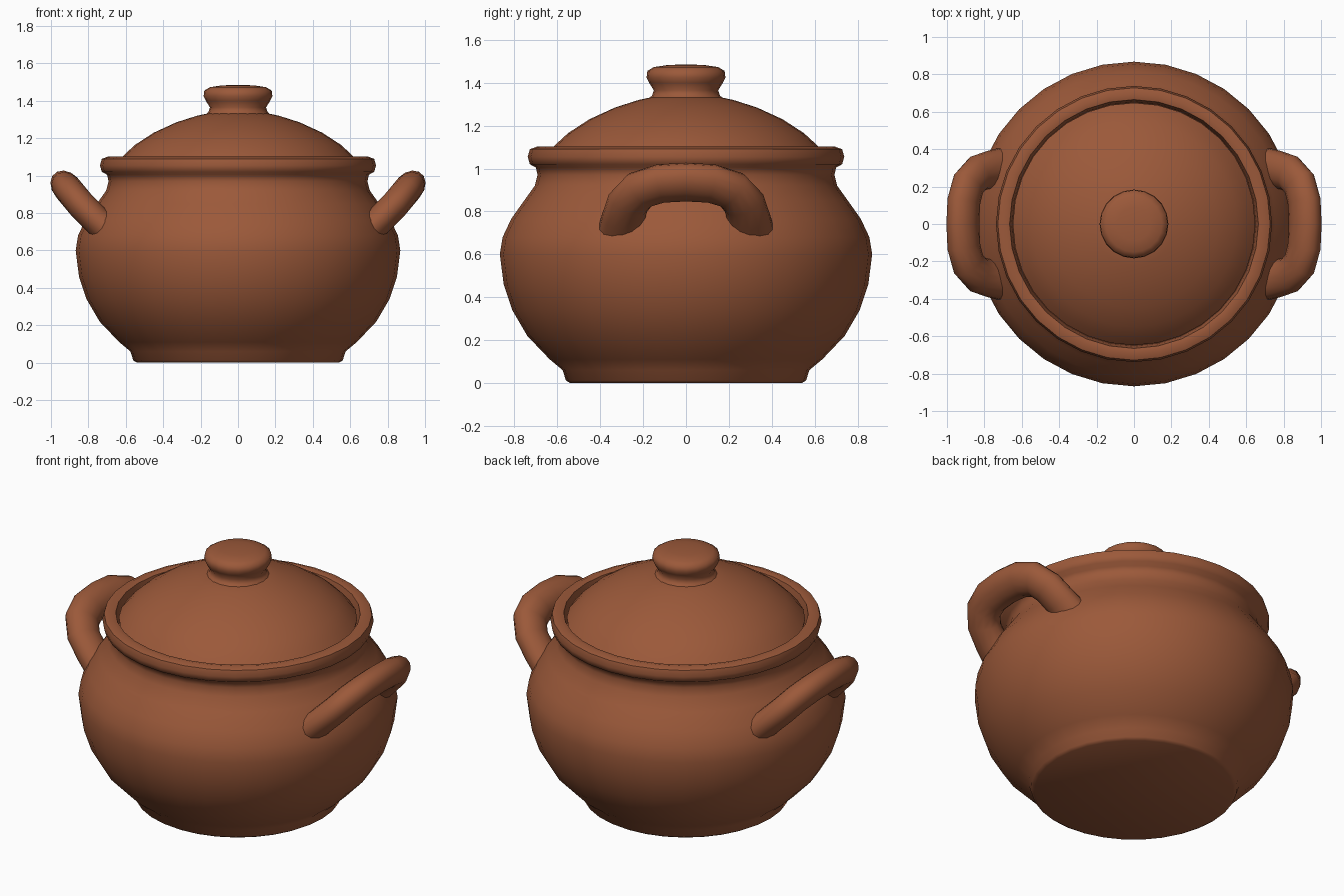
import bpy, bmesh, math
from mathutils import Vector

if "Cube" in bpy.data.objects:
    bpy.data.objects.remove(bpy.data.objects["Cube"])

clay = bpy.data.materials.new("terracotta")
clay.diffuse_color = (0.33, 0.10, 0.042, 1)
clay.use_nodes = True
clay.node_tree.nodes["Principled BSDF"].inputs["Base Color"].default_value = clay.diffuse_color


def finish(bm, name, angle):
    bmesh.ops.recalc_face_normals(bm, faces=bm.faces)
    mesh = bpy.data.meshes.new(name)
    bm.to_mesh(mesh)
    bm.free()
    mesh.materials.append(clay)
    ob = bpy.data.objects.new(name, mesh)
    bpy.context.collection.objects.link(ob)
    bpy.ops.object.select_all(action='DESELECT')
    ob.select_set(True)
    bpy.context.view_layer.objects.active = ob
    bpy.ops.object.shade_smooth_by_angle(angle=math.radians(angle))
    return ob


def skin(bm, rings):
    for a, b in zip(rings, rings[1:]):
        n = len(a)
        for i in range(n):
            j = (i + 1) % n
            bm.faces.new((a[i], a[j], b[j], b[i]))
    bm.faces.new(rings[0])
    bm.faces.new(rings[-1])


def lathe(name, profile, segs=32, angle=50):
    bm = bmesh.new()
    rings = [[bm.verts.new((r * math.cos(2 * math.pi * i / segs),
                            r * math.sin(2 * math.pi * i / segs), z))
              for i in range(segs)] for r, z in profile]
    skin(bm, rings)
    return finish(bm, name, angle)


def handle(name, side):
    # half path in (x, y, z), mirrored over y
    half = [(0.68, 0.30, 0.70), (0.76, 0.295, 0.765), (0.835, 0.27, 0.84),
            (0.885, 0.215, 0.90), (0.91, 0.12, 0.93)]
    path = [Vector(p) for p in half] + [Vector((0.915, 0, 0.937))]
    path += [Vector((x, -y, z)) for x, y, z in reversed(half)]
    normal = Vector((0.74, 0, -0.67)).normalized()
    bm = bmesh.new()
    rings = []
    for k, p in enumerate(path):
        t = path[min(k + 1, len(path) - 1)] - path[max(k - 1, 0)]
        across = t.cross(normal).normalized()
        # feet flare a little into the body
        flare = 1.15 if k in (0, len(path) - 1) else 1.0
        ring = []
        for i in range(14):
            a = 2 * math.pi * i / 14
            q = p + flare * (normal * 0.077 * math.cos(a) + across * 0.1 * math.sin(a))
            ring.append(bm.verts.new((q.x * side, q.y, q.z)))
        rings.append(ring)
    skin(bm, rings)
    return finish(bm, name, 60)


# Round body with foot, neck and rolled rim
lathe("pot_body", [
    (0.54, 0), (0.56, 0.012), (0.575, 0.06), (0.635, 0.11), (0.74, 0.22), (0.81, 0.34),
    (0.85, 0.46), (0.868, 0.60), (0.855, 0.68), (0.815, 0.765), (0.755, 0.85),
    (0.705, 0.92), (0.692, 0.97), (0.70, 1.005), (0.728, 1.02), (0.738, 1.055),
    (0.728, 1.09), (0.695, 1.102), (0.665, 1.095), (0.655, 1.05), (0.65, 1.01)])

# Domed lid sitting inside the rim
lathe("lid", [
    (0.64, 1.02), (0.648, 1.065), (0.61, 1.11), (0.55, 1.165), (0.45, 1.23),
    (0.33, 1.285), (0.22, 1.32), (0.15, 1.335)])

# Knob
lathe("lid_knob", [
    (0.18, 1.322), (0.158, 1.34), (0.15, 1.365), (0.172, 1.40), (0.184, 1.425),
    (0.18, 1.455), (0.15, 1.473), (0.09, 1.482), (0.03, 1.485)], 20, 60)

# Two side handles
handle("right_handle", 1)
handle("left_handle", -1)
